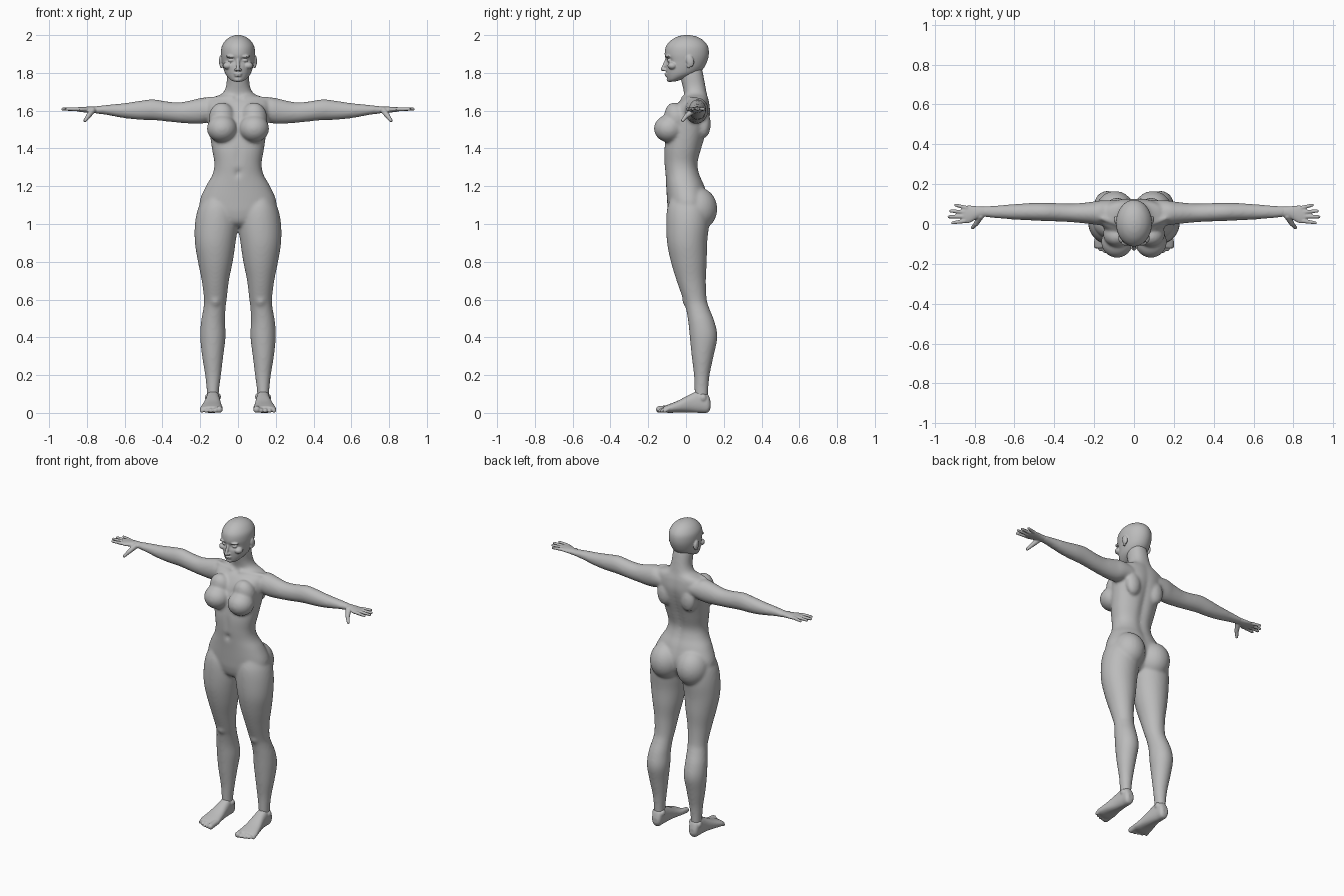
import bpy
import bmesh
from math import cos, sin, pi, exp, copysign
from mathutils import Vector, Matrix

cube = bpy.data.objects.get("Cube")
if cube:
    bpy.data.objects.remove(cube, do_unlink=True)

# One plain clay colour
clay = bpy.data.materials.new("clay_grey")
clay.use_nodes = True
GREY = (.5, .5, .5, 1)
clay.diffuse_color = GREY
clay.node_tree.nodes["Principled BSDF"].inputs["Base Color"].default_value = GREY

TO_WORLD = {
    "X": lambda t, u, v: (t, u, v),
    "Y": lambda t, u, v: (u, t, v),
    "Z": lambda t, u, v: (u, v, t),
}


def smooth_rows(rows, steps):
    """Catmull-Rom interpolation between the section rows."""
    rows = [Vector(r) for r in rows]
    result = []
    for i in range(len(rows) - 1):
        a, b, c = rows[max(i - 1, 0)], rows[i], rows[i + 1]
        d = rows[min(i + 2, len(rows) - 1)]
        for k in range(steps):
            s = k / steps
            result.append((b * 2 + (c - a) * s + (a * 2 - b * 5 + c * 4 - d) * s ** 2
                           + (b * 3 - a - c * 3 + d) * s ** 3) / 2)
    return result + [rows[-1]]


def loft(bm, rows, axis, power=.9, segments=48, steps=6):
    """Closed tube; each row is position, then low and high of both cross axes."""
    rings = []
    for t, u_low, u_high, v_low, v_high in smooth_rows(rows, steps):
        ring = []
        for k in range(segments):
            angle = 2 * pi * k / segments
            cu, cv = (copysign(abs(f) ** power, f) for f in (cos(angle), sin(angle)))
            u = (u_low + u_high + (u_high - u_low) * cu) / 2
            v = (v_low + v_high + (v_high - v_low) * cv) / 2
            ring.append(bm.verts.new(TO_WORLD[axis](t, u, v)))
        rings.append(ring)
    for low, high in zip(rings, rings[1:]):
        for k in range(segments):
            n = (k + 1) % segments
            bm.faces.new((low[k], low[n], high[n], high[k]))
    bm.faces.new(rings[0])
    bm.faces.new(rings[-1])
    return [v for ring in rings for v in ring]


def centred(rows):
    """Expand (position, half width, front, back) rows for the middle of the figure."""
    return [(z, -w, w, front, back) for z, w, front, back in rows]


def ball(bm, centre, size, tilt=0):
    matrix = (Matrix.Translation(centre) @ Matrix.Rotation(tilt, 4, "X")
              @ Matrix.Diagonal((*size, 1)))
    bmesh.ops.create_uvsphere(bm, u_segments=24, v_segments=16, radius=1, matrix=matrix)


def bone(bm, start, end, r_start, r_end):
    """Tapered capsule between two points."""
    p, q = Vector(start), Vector(end)
    turn = (q - p).to_track_quat("Z", "Y").to_matrix().to_4x4()
    bmesh.ops.create_cone(bm, cap_ends=True, segments=16, radius1=r_start, radius2=r_end,
                          depth=(q - p).length,
                          matrix=Matrix.Translation((p + q) / 2) @ turn)
    ball(bm, p, [r_start] * 3)
    ball(bm, q, [r_end] * 3)


def push(verts, centre, spread, depth):
    """Soft dent along y."""
    for v in verts:
        d = sum(((a - b) / s) ** 2 for a, b, s in zip(v.co, centre, spread))
        v.co.y += depth * exp(-d)


def mirror(bm):
    geometry = bm.verts[:] + bm.edges[:] + bm.faces[:]
    copy = bmesh.ops.duplicate(bm, geom=geometry)["geom"]
    for v in copy:
        if isinstance(v, bmesh.types.BMVert):
            v.co.x *= -1


def finish(bm, name, voxel, rounds):
    """Fuse the overlapping volumes into one soft skin."""
    bmesh.ops.recalc_face_normals(bm, faces=bm.faces[:])
    mesh = bpy.data.meshes.new(name)
    bm.to_mesh(mesh)
    bm.free()
    mesh.materials.append(clay)
    obj = bpy.data.objects.new(name, mesh)
    bpy.context.collection.objects.link(obj)
    fuse = obj.modifiers.new("fuse", "REMESH")
    fuse.mode = "VOXEL"
    fuse.voxel_size = voxel
    fuse.use_smooth_shade = True
    soften = obj.modifiers.new("soften", "SMOOTH")
    soften.factor = .5
    soften.iterations = rounds


# Body: legs, arms and paired forms first, then the torso
body = bmesh.new()
loft(body, [
    (1.14, .05, .18, -.08, .1), (1.08, .01, .212, -.1, .12), (1, .001, .228, -.105, .122),
    (.9, .013, .228, -.1, .112), (.8, .028, .212, -.08, .11), (.7, .048, .192, -.05, .105),
    (.6, .06, .18, -.015, .11), (.55, .066, .184, 0, .125), (.48, .068, .196, .012, .152),
    (.4, .066, .2, .02, .166), (.3, .078, .19, .03, .146), (.2, .09, .174, .042, .125),
    (.12, .1, .166, .045, .118), (.06, .102, .164, .045, .116)], "Z", 1)
loft(body, [
    (.1, .01, .12, 1.56, 1.65), (.17, -.005, .118, 1.535, 1.67), (.22, 0, .11, 1.53, 1.662),
    (.3, .008, .103, 1.535, 1.645), (.37, .012, .104, 1.542, 1.648),
    (.45, .015, .106, 1.55, 1.66), (.52, .018, .105, 1.552, 1.652),
    (.6, .022, .1, 1.56, 1.64), (.7, .03, .092, 1.578, 1.63),
    (.77, .036, .088, 1.587, 1.621)], "X", 1)
ball(body, (.095, .06, 1.08), (.1, .106, .115))         # buttock
ball(body, (.085, -.09, 1.505), (.08, .08, .073))       # breast
ball(body, (.085, -.05, 1.56), (.07, .062, .085), .3)   # upper breast
ball(body, (.085, .095, 1.53), (.05, .036, .075))       # shoulder blade
ball(body, (.12, .02, .6), (.036, .04, .045))           # kneecap
bone(body, (.03, -.015, 1.668), (.16, .03, 1.66), .012, .014)  # collarbone
mirror(body)
torso = loft(body, centred([
    (.985, .05, -.05, .05), (1.01, .12, -.08, .08), (1.06, .19, -.095, .11),
    (1.12, .203, -.1, .12), (1.2, .17, -.105, .1), (1.26, .136, -.11, .075),
    (1.32, .125, -.115, .065), (1.4, .138, -.115, .085), (1.5, .152, -.1, .115),
    (1.58, .163, -.08, .13), (1.64, .17, -.045, .125), (1.668, .14, -.015, .118),
    (1.69, .085, -.01, .112), (1.73, .063, -.018, .104), (1.8, .058, -.035, .09),
    (1.84, .05, -.03, .08)]), "Z")
push(torso, (0, .11, 1.4), (.025, .09, .22), -.014)     # spine groove
push(torso, (0, -.11, 1.27), (.014, .03, .018), .016)   # navel
push(torso, (0, -.11, 1.36), (.015, .05, .06), .006)    # midline of the belly
finish(body, "body", .008, 10)

# Head with face and ears
head = bmesh.new()
ball(head, (.035, -.094, 1.887), (.03, .016, .008))     # brow
ball(head, (.036, -.086, 1.866), (.017, .015, .01))     # eye
ball(head, (.054, -.072, 1.838), (.026, .026, .02))     # cheekbone
ball(head, (.012, -.114, 1.816), (.008, .01, .007))     # nostril
ball(head, (.09, .022, 1.862), (.011, .02, .032), .2)   # ear
ball(head, (.088, .014, 1.838), (.008, .01, .014))      # ear lobe
mirror(head)
skull = loft(head, centred([
    (1.754, .022, -.092, -.06), (1.765, .042, -.098, -.02), (1.79, .064, -.104, .05),
    (1.82, .076, -.107, .09), (1.86, .085, -.108, .112), (1.9, .09, -.113, .121),
    (1.94, .086, -.106, .116), (1.972, .066, -.08, .092), (1.992, .038, -.045, .056),
    (2, .01, -.01, .02)]), "Z", 1)
for side in (-1, 1):
    push(skull, (side * .036, -.1, 1.866), (.022, .05, .016), .016)  # eye socket
bone(head, (0, -.104, 1.868), (0, -.124, 1.819), .008, .01)          # nose
ball(head, (0, -.104, 1.795), (.022, .011, .005))                    # upper lip
ball(head, (0, -.102, 1.785), (.019, .011, .005))                    # lower lip
ball(head, (0, -.085, 1.766), (.024, .018, .015))                    # chin
finish(head, "head", .004, 4)

# Hands, palms down
hands = bmesh.new()
loft(hands, [
    (.74, .037, .087, 1.587, 1.622), (.78, .03, .088, 1.588, 1.622),
    (.83, .004, .093, 1.593, 1.619), (.86, .008, .088, 1.598, 1.617)], "X", 1)
for knuckle, y_base, tip, y_tip in [(.85, .015, .91, .006), (.855, .038, .928, .036),
                                    (.85, .06, .92, .065), (.84, .081, .895, .095)]:
    bone(hands, (knuckle, y_base, 1.608), (tip, y_tip, 1.608), .0105, .008)
bone(hands, (.77, .04, 1.602), (.792, .002, 1.572), .017, .013)
bone(hands, (.792, .002, 1.572), (.81, -.018, 1.548), .012, .009)
mirror(hands)
finish(hands, "hands", .004, 3)

# Feet with toes
feet = bmesh.new()
loft(feet, [
    (.13, .115, .15, .025, .06), (.115, .102, .164, .002, .1), (.075, .098, .168, 0, .12),
    (.025, .093, .174, .002, .1), (-.04, .086, .19, .002, .066),
    (-.09, .08, .2, 0, .046), (-.12, .086, .196, .004, .034)], "Y", .85)
for k in range(5):
    x = .099 + k * .023
    radius = .018 if k == 0 else .0125 - k * .0005
    tip = -.142 + k * k * .0018
    bone(feet, (x, -.09, .024), (x, tip, radius), radius, radius)
ball(feet, (.104, .09, .085), (.014, .018, .02))        # inner ankle
ball(feet, (.163, .09, .08), (.012, .018, .02))         # outer ankle
mirror(feet)
finish(feet, "feet", .005, 3)
